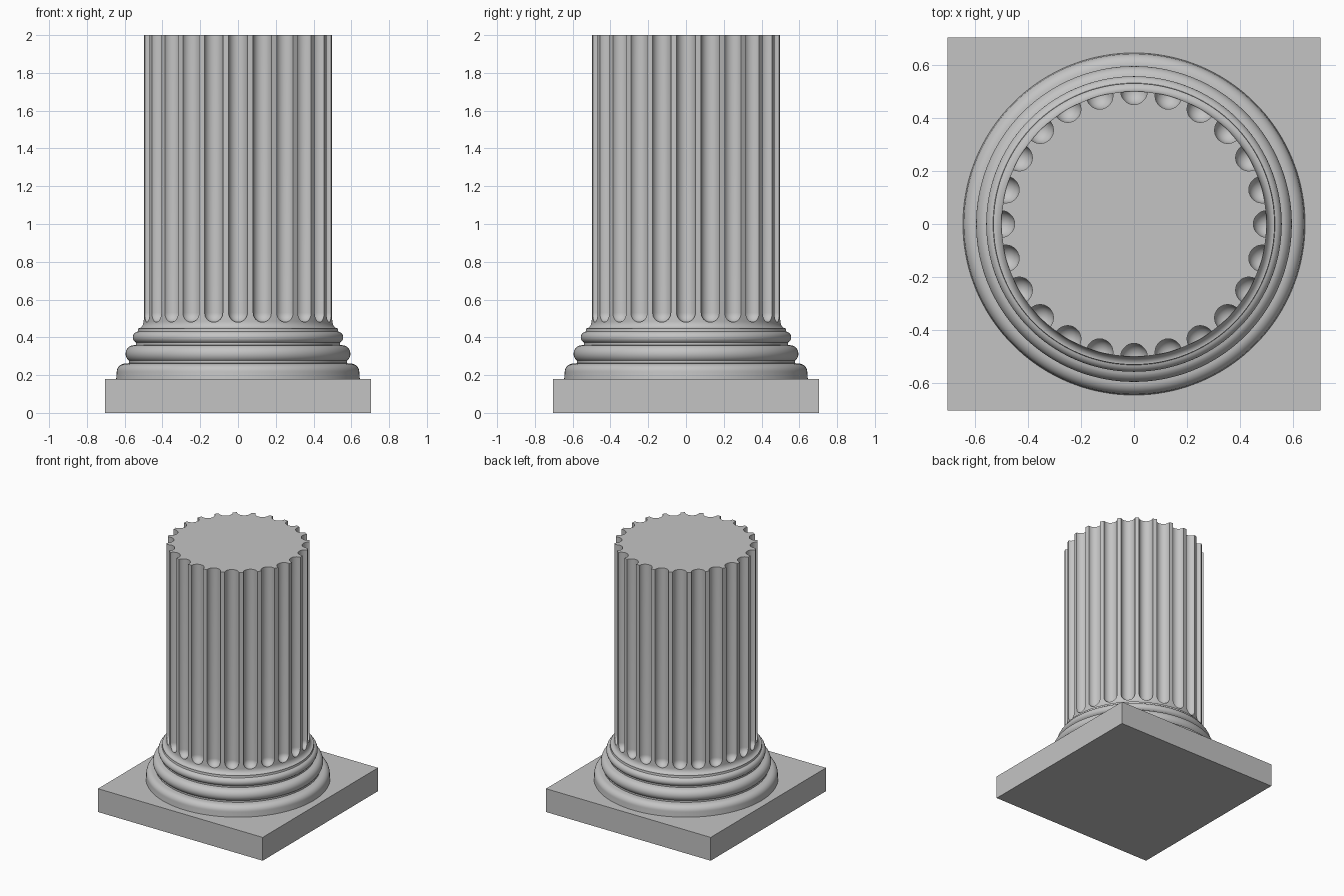
import bpy, bmesh, math
from mathutils import Vector

if "Cube" in bpy.data.objects:
    bpy.data.objects.remove(bpy.data.objects["Cube"])

stone = bpy.data.materials.new("grey stone")
stone.diffuse_color = (0.55, 0.55, 0.55, 1)
stone.use_nodes = True
stone.node_tree.nodes["Principled BSDF"].inputs["Base Color"].default_value = stone.diffuse_color


def arc(cr, cz, rr, rz, a0, a1, n=10):
    """Points of an elliptical arc in the (radius, z) plane."""
    return [(cr + rr * math.cos(math.radians(a0 + (a1 - a0) * i / n)),
             cz + rz * math.sin(math.radians(a0 + (a1 - a0) * i / n)))
            for i in range(n + 1)]


def lathe(bm, profile, segments, cx=0.0, cy=0.0):
    """Revolve a bottom-to-top profile and close both ends."""
    rings = []
    for r, z in profile:
        rings.append([bm.verts.new((cx + r * math.cos(2 * math.pi * k / segments),
                                    cy + r * math.sin(2 * math.pi * k / segments), z))
                      for k in range(segments)])
    for a, b in zip(rings, rings[1:]):
        for k in range(segments):
            j = (k + 1) % segments
            bm.faces.new((a[k], a[j], b[j], b[k]))
    bm.faces.new(list(reversed(rings[0])))
    bm.faces.new(rings[-1])


def make_object(name, bm):
    mesh = bpy.data.meshes.new(name)
    bm.to_mesh(mesh)
    bm.free()
    mesh.materials.append(stone)
    obj = bpy.data.objects.new(name, mesh)
    bpy.context.collection.objects.link(obj)
    return obj


# Square plinth
bm = bmesh.new()
bmesh.ops.create_cube(bm, size=1)
for v in bm.verts:
    v.co = Vector((v.co.x * 1.406, v.co.y * 1.406, (v.co.z + 0.5) * 0.18))
make_object("plinth", bm)

# Round column: three rolls, a cove and the plain shaft
profile = [(0.645, 0.18)]
profile += arc(0.597, 0.217, 0.045, 0.044, 0, 90)
profile += [(0.577, 0.263)]
profile += arc(0.55, 0.313, 0.045, 0.046, -53, 70, 14)
profile += [(0.54, 0.36), (0.54, 0.37)]
profile += arc(0.526, 0.4, 0.031, 0.031, -63, 80, 14)
profile += [(0.53, 0.433)]
profile += arc(0.53, 0.485, 0.03, 0.038, -90, -180)
profile += [(0.5, 2.0)]
bm = bmesh.new()
lathe(bm, profile, 144)
column = make_object("fluted_column", bm)

# Flute cutters: 24 rods with round lower ends
FLUTES, R = 24, 0.05
rod = arc(0, 0.53, R, R, -87, 0, 8) + [(R, 2.1)]
bm = bmesh.new()
for i in range(FLUTES):
    a = 2 * math.pi * i / FLUTES
    lathe(bm, rod, 28, 0.5 * math.cos(a), 0.5 * math.sin(a))
cutter = make_object("flute_cutter", bm)
cutter.hide_render = True

# Carve the flutes, then drop the cutter
cut = column.modifiers.new("flutes", 'BOOLEAN')
cut.operation = 'DIFFERENCE'
cut.solver = 'EXACT'
cut.object = cutter
bpy.context.view_layer.objects.active = column
column.select_set(True)
bpy.ops.object.modifier_apply(modifier=cut.name)
bpy.data.objects.remove(cutter)

# Smooth curves with crisp flute edges
bpy.ops.object.shade_smooth_by_angle(angle=math.radians(30))
